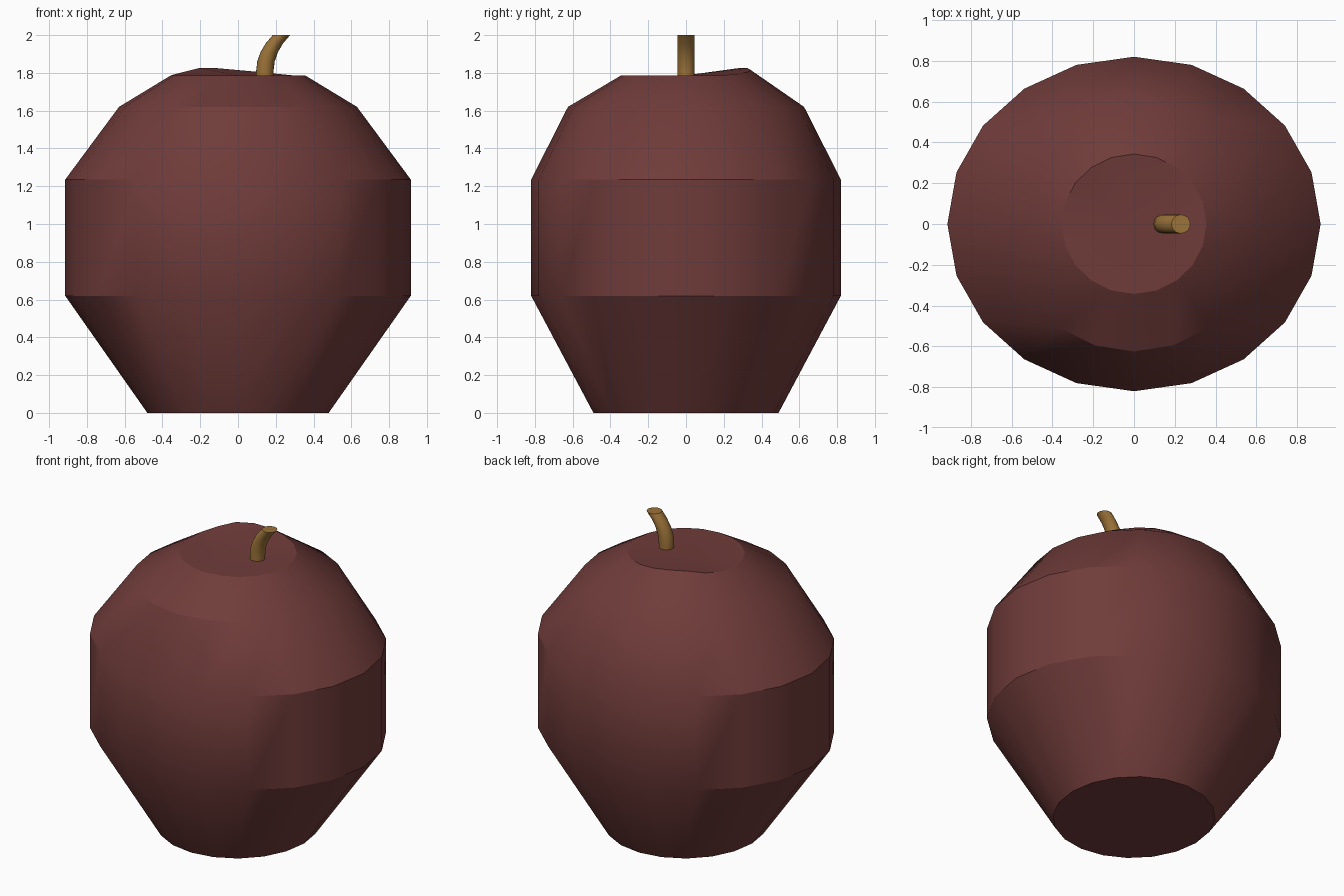
import bpy, bmesh, math

if "Cube" in bpy.data.objects:
    bpy.data.objects.remove(bpy.data.objects["Cube"])

def material(name, color):
    m = bpy.data.materials.new(name)
    m.diffuse_color = color
    m.use_nodes = True
    m.node_tree.nodes["Principled BSDF"].inputs["Base Color"].default_value = m.diffuse_color
    return m

def loft(name, rings, sides, mat, angle, lift=None):
    """Skin stacked elliptical rings given as (cx, z, rx, ry); lift raises top ring points."""
    bm = bmesh.new()
    loops = []
    for k, (cx, z, rx, ry) in enumerate(rings):
        top = k == len(rings) - 1
        loops.append([bm.verts.new((
            cx + rx * math.cos(2 * math.pi * i / sides),
            ry * math.sin(2 * math.pi * i / sides),
            z + (lift.get(i, 0) if lift and top else 0))) for i in range(sides)])
    for a, b in zip(loops, loops[1:]):
        for i in range(sides):
            j = (i + 1) % sides
            bm.faces.new((a[i], a[j], b[j], b[i]))
    bm.faces.new(loops[0][::-1])
    # top cap as a fan so the lifted rim stays well defined
    hub = bm.verts.new((rings[-1][0], 0, rings[-1][1]))
    for i in range(sides):
        bm.faces.new((loops[-1][i], loops[-1][(i + 1) % sides], hub))
    me = bpy.data.meshes.new(name)
    bm.to_mesh(me)
    bm.free()
    me.materials.append(mat)
    ob = bpy.data.objects.new(name, me)
    bpy.context.collection.objects.link(ob)
    bpy.ops.object.select_all(action='DESELECT')
    ob.select_set(True)
    bpy.context.view_layer.objects.active = ob
    bpy.ops.object.shade_smooth_by_angle(angle=math.radians(angle))
    return ob

red = material("apple_skin", (0.16, 0.045, 0.042, 1))
brown = material("stem_brown", (0.33, 0.17, 0.04, 1))

# Apple body: faceted rings, with the rim raised at the back left
loft("apple_body",
     [(0, 0, 0.48, 0.49), (0, 0.62, 0.915, 0.82), (0, 1.235, 0.915, 0.82),
      (0, 1.62, 0.63, 0.625), (0, 1.787, 0.355, 0.343)],
     20, red, 30,
     lift={3: 0.008, 4: 0.018, 5: 0.028, 6: 0.038, 7: 0.038, 8: 0.018, 9: 0.005})

# Curved stem with a level top
loft("stem",
     [(0.142, 1.75, 0.046, 0.046), (0.142, 1.81, 0.046, 0.046),
      (0.148, 1.86, 0.046, 0.046), (0.165, 1.91, 0.046, 0.046),
      (0.193, 1.957, 0.046, 0.046), (0.23, 2.0, 0.046, 0.046)],
     20, brown, 35)
